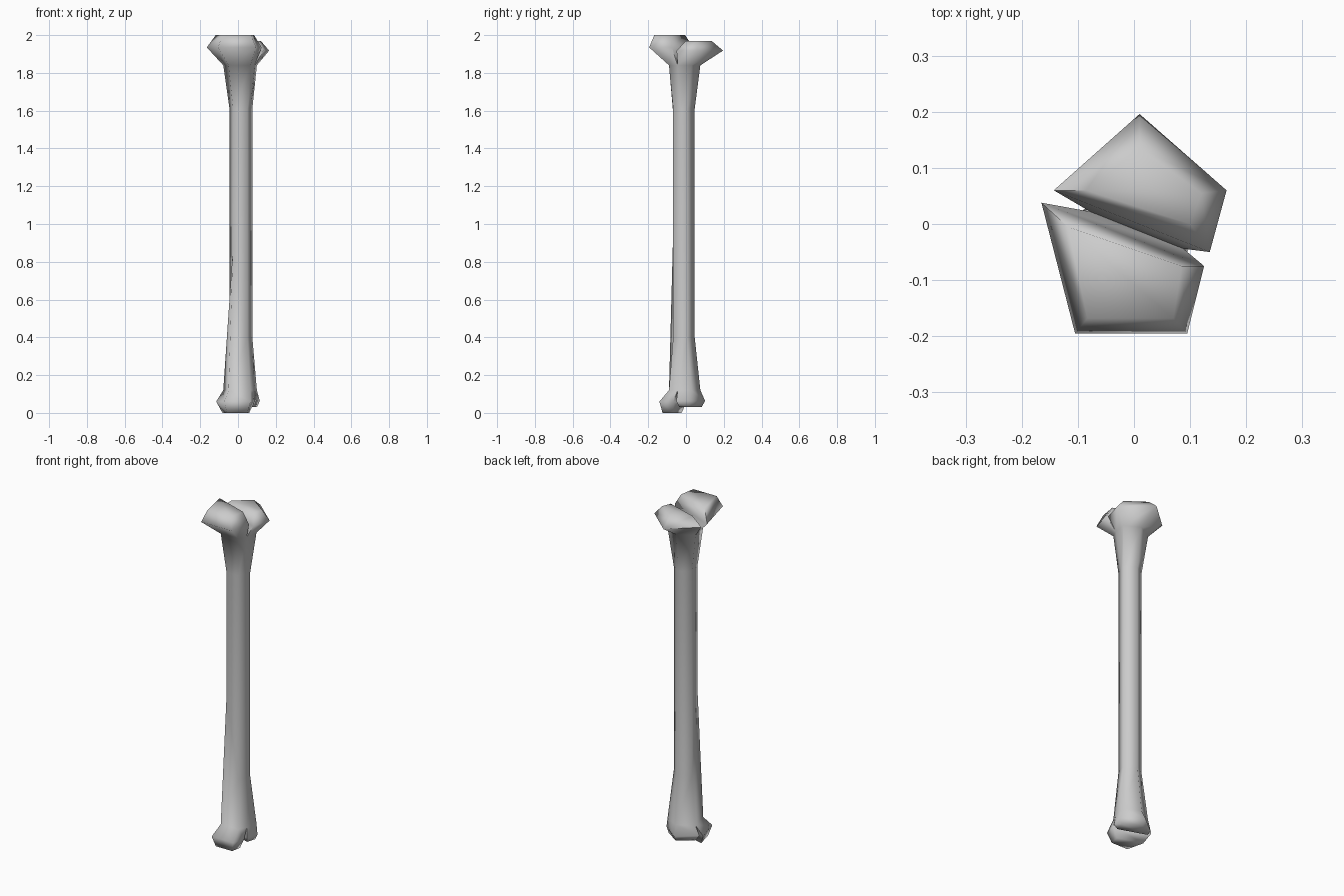
import bpy, bmesh

if "Cube" in bpy.data.objects:
    bpy.data.objects.remove(bpy.data.objects["Cube"])

bm = bmesh.new()

# Cross-sections, in order: left, front-left, front-right, split, right, back
SHAFT = [(-.045, .008), (-.026, -.07), (.05, -.068), (.065, -.03), (.076, .006), (.015, .046)]
NECK = [(-.078, .022), (-.05, -.09), (.066, -.09), (.088, -.044), (.10, .03), (.012, .076)]


def ring(points, heights):
    return [bm.verts.new((x, y, z)) for (x, y), z in zip(points, heights)]


def bridge(a, b):
    n = len(a)
    for i in range(n):
        j = (i + 1) % n
        bm.faces.new((a[i], a[j], b[j], b[i]))


def lobe(base, wide, wide_z, cap, cap_z):
    w = ring(wide, [wide_z] * 4)
    c = ring(cap, [cap_z] * 4)
    bridge(base, w)
    bridge(w, c)
    bm.faces.new(c)


# Shaft with flared necks; the front-left edge starts its lower flare higher up
rings = [ring(NECK, [.12] * 6),
         ring(SHAFT, [.40, .88, .40, .40, .40, .40]),
         ring(SHAFT, [1.61] * 6),
         ring(NECK, [1.84] * 6)]
for a, b in zip(rings, rings[1:]):
    bridge(a, b)

# Knuckle outlines for each half of the split ends
FRONT_WIDE = [(-.165, .038), (-.105, -.195), (.095, -.195), (.125, -.075)]
FRONT_CAP = [(-.118, -.005), (-.083, -.168), (.07, -.168), (.085, -.075)]
BACK_WIDE = [(-.143, .06), (.135, -.05), (.165, .06), (.01, .196)]
BACK_CAP = [(-.085, .06), (.10, .0), (.12, .055), (.01, .135)]


def small(points):
    return [(x * .7, y * .62 - .02) for x, y in points]


def halves(r):
    return r[:4], [r[0], r[3], r[4], r[5]]


# Upper knuckles
front, back = halves(rings[-1])
lobe(front, FRONT_WIDE, 1.935, FRONT_CAP, 2.0)
lobe(back, BACK_WIDE, 1.918, BACK_CAP, 1.97)

# Lower knuckles
front, back = halves(rings[0])
lobe(front, small(FRONT_WIDE), .06, small(FRONT_CAP), 0)
lobe(back, small(BACK_WIDE), .063, [(-.075, .02), (.085, -.035), (.1, .02), (.01, .082)], .03)

bmesh.ops.recalc_face_normals(bm, faces=bm.faces)
mesh = bpy.data.meshes.new("bone")
bm.to_mesh(mesh)
bm.free()
bone = bpy.data.objects.new("bone", mesh)
bpy.context.collection.objects.link(bone)

# Smooth shading with the split kept crisp
bpy.context.view_layer.objects.active = bone
bone.select_set(True)
bpy.ops.object.shade_smooth_by_angle(angle=1.45)
